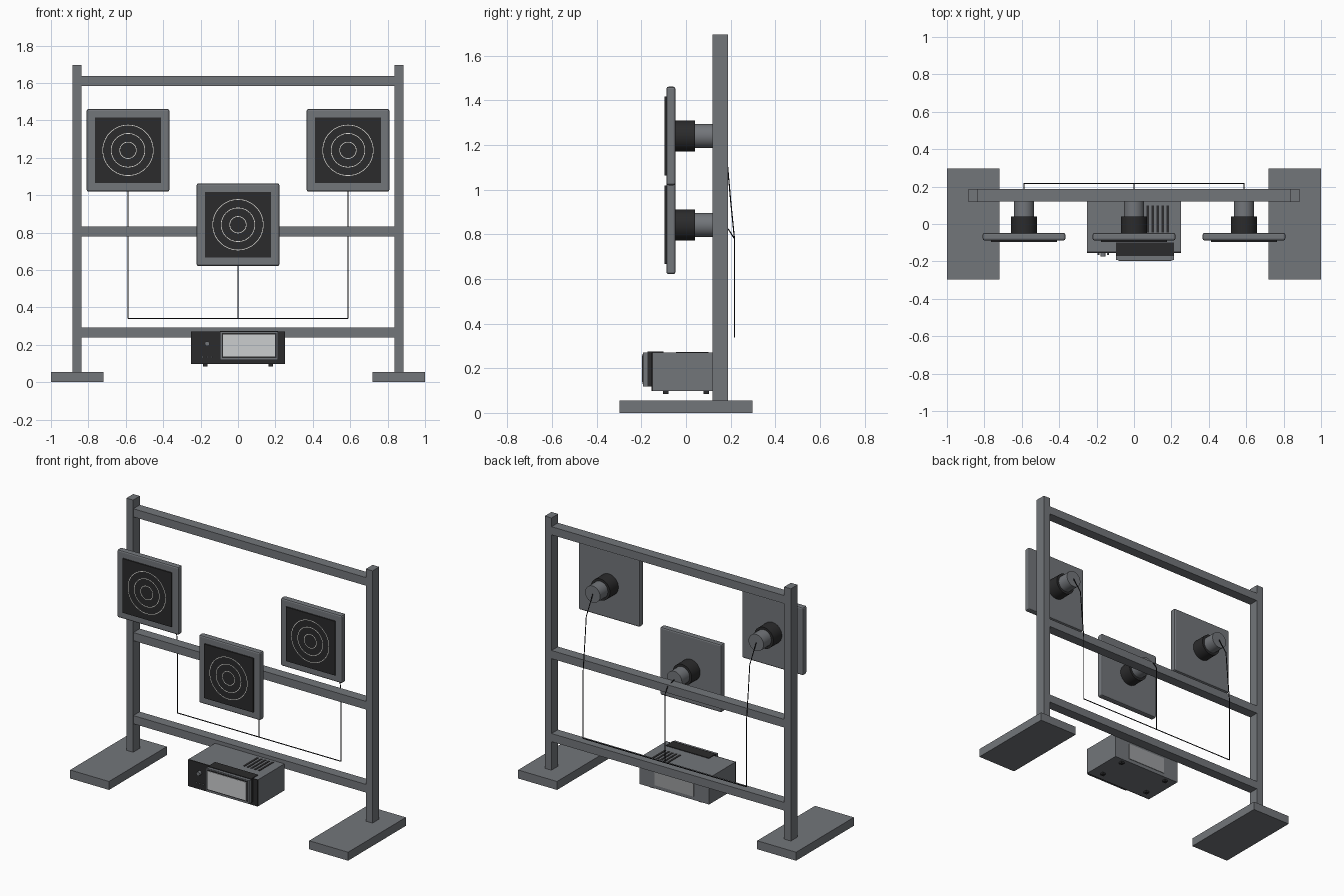
import bpy, bmesh, math
from mathutils import Matrix

if "Cube" in bpy.data.objects:
    bpy.data.objects.remove(bpy.data.objects["Cube"])


def material(name, rgb):
    m = bpy.data.materials.new(name)
    m.diffuse_color = (*rgb, 1)
    m.use_nodes = True
    m.node_tree.nodes["Principled BSDF"].inputs["Base Color"].default_value = m.diffuse_color
    return m


GREY = material("steel grey", (0.17, 0.18, 0.195))
DARK = material("charcoal", (0.024, 0.024, 0.025))
BLACK = material("cable black", (0.008, 0.008, 0.01))
SCREEN = material("screen grey", (0.60, 0.61, 0.62))
PLATE = material("rear plate grey", (0.33, 0.34, 0.35))
WHITE = material("ring white", (0.75, 0.74, 0.70))


def finish(bm, name, mat):
    me = bpy.data.meshes.new(name)
    bm.to_mesh(me)
    bm.free()
    me.materials.append(mat)
    ob = bpy.data.objects.new(name, me)
    bpy.context.collection.objects.link(ob)
    return ob


def box(name, xs, ys, zs, mat, bevel=0):
    bm = bmesh.new()
    bmesh.ops.create_cube(bm, size=1)
    for v in bm.verts:
        for i, (lo, hi) in enumerate((xs, ys, zs)):
            v.co[i] = lo if v.co[i] < 0 else hi
    ob = finish(bm, name, mat)
    if bevel:
        mod = ob.modifiers.new("rounded edges", 'BEVEL')
        mod.width, mod.segments = bevel, 2
    return ob


def cylinder_y(name, x, z, y0, y1, r, mat, sides=40):
    """Cylinder lying along y."""
    bm = bmesh.new()
    rot = Matrix.Translation((x, (y0 + y1) / 2, z)) @ Matrix.Rotation(math.pi / 2, 4, 'X')
    bmesh.ops.create_cone(bm, cap_ends=True, segments=sides, radius1=r, radius2=r,
                          depth=y1 - y0, matrix=rot)
    for f in bm.faces:
        f.smooth = len(f.verts) == 4
    for e in bm.edges:
        e.smooth = all(len(f.verts) == 4 for f in e.link_faces)
    return finish(bm, name, mat)


def ring(name, x, y, z, r, width, mat, sides=56):
    """Flat ring facing the front."""
    bm = bmesh.new()
    loops = []
    for rad in (r - width / 2, r + width / 2):
        loops.append([bm.verts.new((x + rad * math.cos(a), y, z + rad * math.sin(a)))
                      for a in (2 * math.pi * i / sides for i in range(sides))])
    a, b = loops
    for i in range(sides):
        j = (i + 1) % sides
        bm.faces.new((a[i], a[j], b[j], b[i]))
    return finish(bm, name, mat)


def cable(name, pts, r=0.003):
    cu = bpy.data.curves.new(name, 'CURVE')
    cu.dimensions = '3D'
    cu.bevel_depth, cu.bevel_resolution = r, 1
    cu.use_fill_caps = True
    sp = cu.splines.new('POLY')
    sp.points.add(len(pts) - 1)
    for p, co in zip(sp.points, pts):
        p.co = (*co, 1)
    cu.materials.append(BLACK)
    ob = bpy.data.objects.new(name, cu)
    bpy.context.collection.objects.link(ob)


# Frame: feet, posts and cross rails
for s, side in ((-1, "left"), (1, "right")):
    box(f"{side}_foot", sorted((s * 0.72, s)), (-0.297, 0.297), (0, 0.055), GREY)
    box(f"{side}_post", sorted((s * 0.837, s * 0.885)), (0.118, 0.187), (0.055, 1.695), GREY)
for name, z in (("bottom_rail", 0.24), ("middle_rail", 0.78), ("top_rail", 1.585)):
    box(name, (-0.837, 0.837), (0.12, 0.186), (z, z + 0.053), GREY)

# Square speaker panels with grille, rings, driver and cable
for name, x, z in (("left", -0.588, 1.24), ("right", 0.588, 1.24), ("centre", 0, 0.842)):
    box(f"{name}_panel", (x - 0.221, x + 0.221), (-0.088, -0.047), (z - 0.221, z + 0.221), GREY, 0.01)
    box(f"{name}_grille", (x - 0.176, x + 0.176), (-0.096, -0.087), (z - 0.176, z + 0.176), DARK)
    for i, r in enumerate((0.044, 0.09, 0.135)):
        ring(f"{name}_ring_{i + 1}", x, -0.0975, z, r, 0.0035, WHITE)
    cylinder_y(f"{name}_driver_collar", x, z, -0.047, 0.04, 0.069, DARK)
    cylinder_y(f"{name}_driver_body", x, z, 0.04, 0.12, 0.054, GREY)
    knee = ((x, 0.185, z - 0.12), (x, 0.2, 0.95)) if x else ((x, 0.19, z - 0.02),)
    cable(f"{name}_cable", [(x, 0.119, z), *knee, (x, 0.217, 0.78), (x, 0.217, 0.34)])
cable("cross_cable", [(-0.588, 0.217, 0.34), (0.588, 0.217, 0.34)])

# Control unit under the bottom rail
box("unit_body", (-0.25, 0.25), (-0.148, 0.12), (0.097, 0.27), GREY)
box("unit_front", (-0.25, 0.25), (-0.155, -0.148), (0.097, 0.27), DARK)
box("unit_rear_plate", (-0.14, 0.14), (0.119, 0.124), (0.12, 0.225), PLATE)
box("display_hood", (-0.095, 0.215), (-0.172, -0.1), (0.118, 0.274), DARK)
box("display_bezel", (-0.095, 0.215), (-0.192, -0.172), (0.118, 0.27), GREY)
box("display_surround", (-0.086, 0.206), (-0.194, -0.191), (0.13, 0.263), DARK)
box("display_screen", (-0.08, 0.197), (-0.197, -0.193), (0.138, 0.256), SCREEN)
cylinder_y("dial", -0.165, 0.206, -0.175, -0.155, 0.013, GREY, 24)
for i in range(3):
    cylinder_y(f"button_{i + 1}", -0.19 + i * 0.025, 0.135, -0.165, -0.155, 0.005, GREY, 12)

# Vent slots on top and pads below
for i in range(5):
    x = 0.066 + i * 0.027
    box(f"vent_slot_{i + 1}", (x, x + 0.014), (-0.045, 0.1), (0.268, 0.272), DARK)
for sx in (-1, 1):
    for y in (-0.09, 0.09):
        box("unit_pad", (sx * 0.175 - 0.012, sx * 0.175 + 0.012), (y - 0.012, y + 0.012),
            (0.085, 0.097), DARK)
